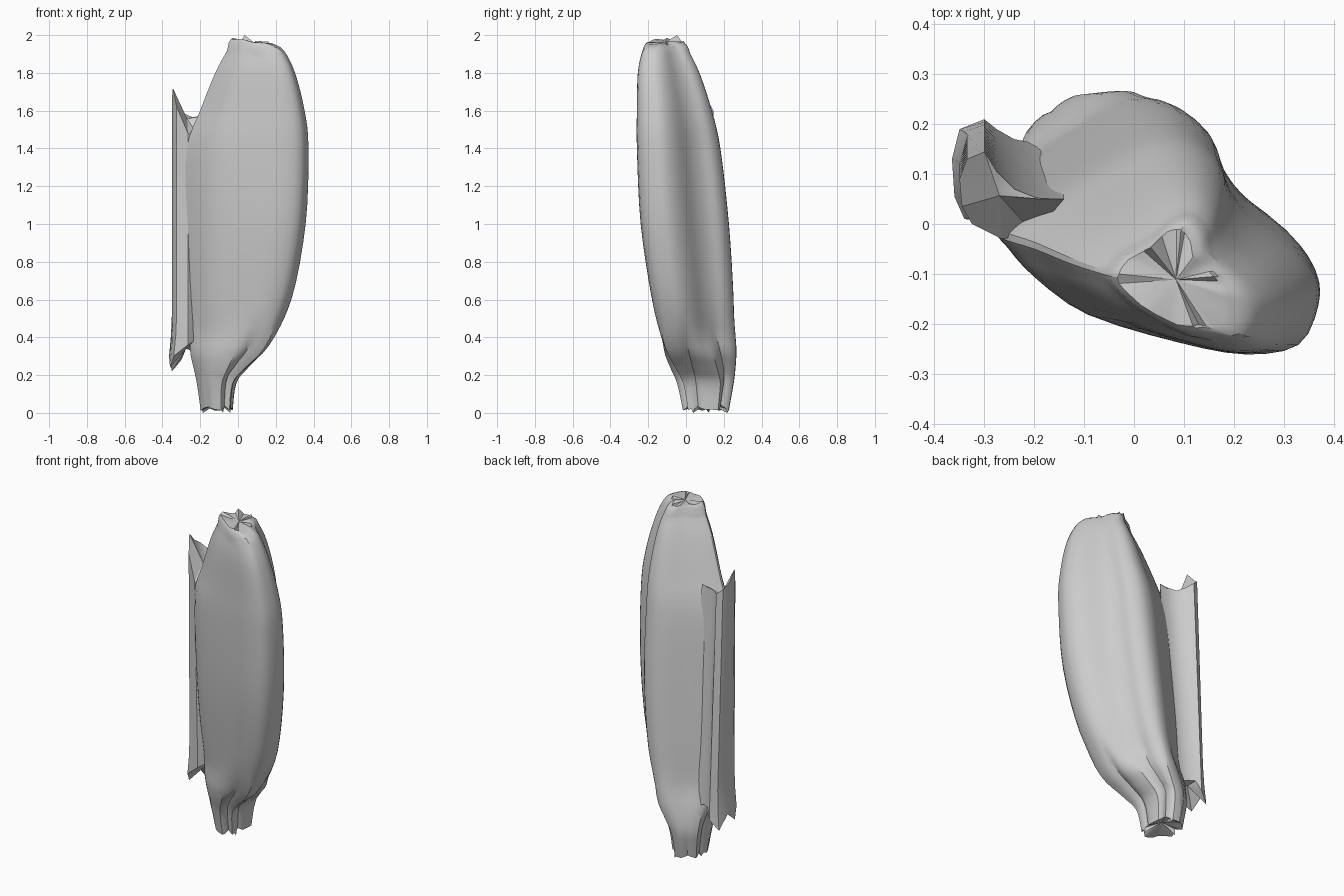
import bpy, bmesh, random, math
from mathutils import Vector

if "Cube" in bpy.data.objects:
    bpy.data.objects.remove(bpy.data.objects["Cube"])

random.seed(7)
grey = bpy.data.materials.new("stone grey")
grey.diffuse_color = (0.6, 0.6, 0.6, 1)
grey.use_nodes = True
grey.node_tree.nodes["Principled BSDF"].inputs["Base Color"].default_value = grey.diffuse_color


def spline(pts, steps, closed):
    """Catmull-Rom curve through points of any dimension."""
    n, out = len(pts), []
    for i in range(n if closed else n - 1):
        q = [pts[(i + k) % n] if closed else pts[min(max(i + k, 0), n - 1)] for k in (-1, 0, 1, 2)]
        for s in range(steps):
            t = s / steps
            out.append([0.5 * (2 * b + (c - a) * t + (2 * a - 5 * b + 4 * c - d) * t * t
                               + (3 * b - a - 3 * c + d) * t ** 3) for a, b, c, d in zip(*q)])
    return out if closed else out + [list(pts[-1])]


def loft(name, rings, bottom_dip, top_dip):
    """Skin a stack of rings and close both ends with a fan."""
    bm = bmesh.new()
    vs = [[bm.verts.new(p) for p in r] for r in rings]
    n = len(vs[0])
    for a, b in zip(vs, vs[1:]):
        for i in range(n):
            bm.faces.new((a[i], a[(i + 1) % n], b[(i + 1) % n], b[i]))
    for ring, dip in ((vs[0], bottom_dip), (vs[-1], top_dip)):
        c = bm.verts.new(sum((v.co for v in ring), Vector()) / n + Vector((0, 0, dip)))
        for i in range(n):
            bm.faces.new((ring[i], ring[(i + 1) % n], c))
    bmesh.ops.recalc_face_normals(bm, faces=bm.faces)
    me = bpy.data.meshes.new(name)
    bm.to_mesh(me)
    bm.free()
    ob = bpy.data.objects.new(name, me)
    bpy.context.collection.objects.link(ob)
    me.materials.append(grey)
    bpy.ops.object.select_all(action='DESELECT')
    ob.select_set(True)
    bpy.context.view_layer.objects.active = ob
    bpy.ops.object.shade_smooth_by_angle(angle=0.52)
    return ob


# Main body: one lobed cross-section fitted to a changing box at each height
outline = [(.37, -.16), (.33, -.24), (.22, -.26), (.08, -.235), (-.1, -.18), (-.2, -.11),
           (-.255, -.05), (-.28, -.005), (-.2, .055), (-.08, .122), (.02, .18), (.1, .19),
           (.16, .15), (.187, .085), (.235, .025), (.32, -.04), (.365, -.1)]
section = [((x + .28) / .65, (y + .26) / .45) for x, y in spline(outline, 3, True)]
boxes = [(.03, -.18, -.04, .0, .21), (.17, -.2, -.02, -.03, .235), (.25, -.22, .05, -.07, .245),
         (.36, -.25, .16, -.12, .25), (.6, -.28, .28, -.18, .25), (1, -.285, .355, -.24, .225),
         (1.4, -.27, .37, -.26, .18), (1.6, -.2, .35, -.26, .135), (1.8, -.12, .3, -.255, .07),
         (1.92, -.055, .24, -.23, .01), (1.955, -.03, .18, -.205, -.02)]
jag = [random.uniform(-1, 1) for _ in range(17)]
rings = []
for z, x0, x1, y0, y1 in spline(boxes, 4, False):
    # Torn ends are fluted, the middle stays smooth; the stub is squarer
    rough = .02 * min(1, max(0, (.5 - z) / .15)) + (.01 if z > 1.9 else 0)
    square = min(1, max(0, (.42 - z) / .25))
    ring = []
    for i, (u, v) in enumerate(section):
        a = math.atan2(v - .5, u - .5)
        c, s = math.cos(a), math.sin(a)
        u += square * (.5 + .5 * math.copysign(abs(c) ** .7, c) - u)
        v += square * (.5 + .5 * math.copysign(abs(s) ** .7, s) - v)
        f = i % 3 / 3
        k = (jag[i // 3] * (1 - f) + jag[(i // 3 + 1) % 17] * f) * rough
        lift = .03 * (1 - u) if z > 1.93 else 0
        ring.append((x0 + u * (x1 - x0) + k * (1 - 2 * u), y0 + v * (y1 - y0) + k * (1 - 2 * v),
                     max(0, z + k + lift)))
    rings.append(ring)
# Peaks on the top rim and the bottom stub
for i, dz in ((28, .015), (33, .01), (6, -.02), (44, .015)):
    x, y, z = rings[-1][i]
    rings[-1][i] = (x, y, min(2, z + dz))
rings[-1][27] = (*rings[-1][27][:2], 2.0)
for i in (0, 20, 34):
    rings[0][i] = (*rings[0][i][:2], 0.0)
loft("main_body", rings, .03, -.005)

# Side flap: thin curved shell sweeping into the body, (x, y, bottom, top, lean at the bottom)
flap = [(-.2, -.02, .4, 1.45, .07), (-.265, -.03, .36, 1.48, .03), (-.325, .0, .3, 1.62, .01),
        (-.345, .035, .24, 1.72, .02), (-.35, .09, .3, 1.66, .04), (-.335, .13, .22, 1.63, .06),
        (-.3, .145, .28, 1.6, .065), (-.275, .105, .34, 1.58, .085), (-.24, .07, .34, 1.565, .1),
        (-.19, .05, .32, 1.575, .11), (-.14, .05, .3, 1.58, .12)]
rings = []
for s in range(13):
    t = s / 12
    flare = max(0, .12 - t) / .12
    rings.append([(x - (.015 * flare if x < -.3 else 0), y + lean * (1 - t), b + (top - b) * t)
                  for x, y, b, top, lean in flap])
loft("side_flap", rings, .03, -.03)
